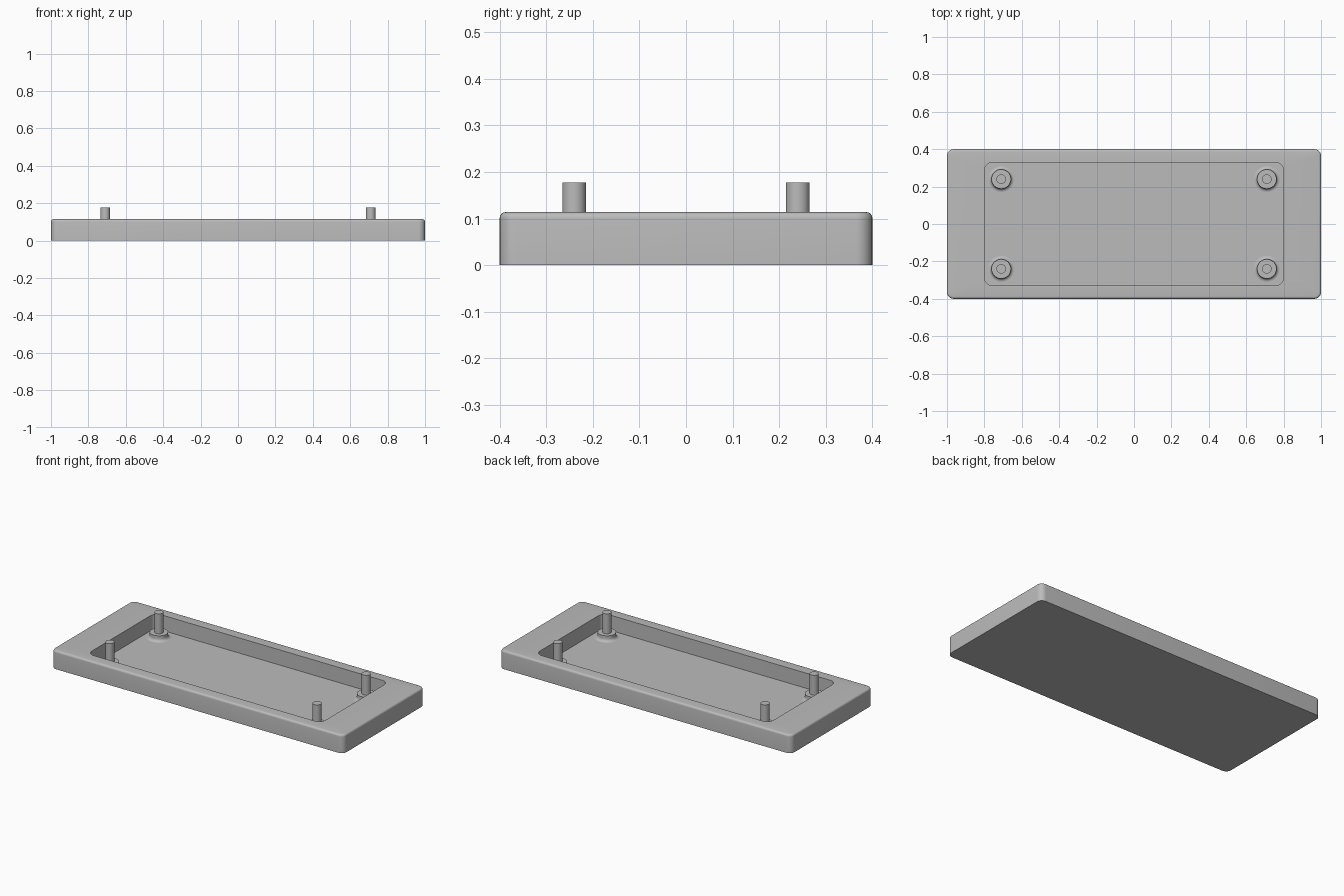
import bpy, bmesh, math

if "Cube" in bpy.data.objects:
    bpy.data.objects.remove(bpy.data.objects["Cube"])

HEIGHT, FLOOR = 0.114, 0.02
EDGE = 0.013          # top edge rounding
CORNER_STEPS = 8

grey = bpy.data.materials.new("grey")
grey.diffuse_color = (0.5, 0.5, 0.5, 1)
grey.use_nodes = True
grey.node_tree.nodes["Principled BSDF"].inputs["Base Color"].default_value = grey.diffuse_color


def rounded_rect(hx, hy, r, z):
    """Ring of points around a rounded rectangle, counter-clockwise."""
    pts = []
    for k, (sx, sy) in enumerate([(1, 1), (-1, 1), (-1, -1), (1, -1)]):
        for i in range(CORNER_STEPS + 1):
            a = math.radians(90) * (k + i / CORNER_STEPS)
            pts.append((sx * (hx - r) + r * math.cos(a),
                        sy * (hy - r) + r * math.sin(a), z))
    return pts


def circle(r, z, cx, cy, n=32):
    return [(cx + r * math.cos(math.tau * i / n),
             cy + r * math.sin(math.tau * i / n), z) for i in range(n)]


def skin(name, rings, cap_start=True):
    """Join equal-sized rings with quads and cap the ends."""
    bm = bmesh.new()
    loops = [[bm.verts.new(p) for p in ring] for ring in rings]
    n = len(loops[0])
    for a, b in zip(loops, loops[1:]):
        for i in range(n):
            j = (i + 1) % n
            bm.faces.new((a[i], a[j], b[j], b[i]))
    if cap_start:
        bm.faces.new(loops[0][::-1])
    bm.faces.new(loops[-1])
    mesh = bpy.data.meshes.new(name)
    bm.to_mesh(mesh)
    bm.free()
    mesh.materials.append(grey)
    obj = bpy.data.objects.new(name, mesh)
    bpy.context.collection.objects.link(obj)
    bpy.context.view_layer.objects.active = obj
    obj.select_set(True)
    bpy.ops.object.shade_smooth_by_angle(angle=math.radians(30))
    obj.select_set(False)
    return obj


# Tray: outer wall, rounded top edge, flat rim, then the pocket
rings = [rounded_rect(1, 0.4, 0.035, 0)]
for i in range(6):
    a = math.radians(90) * i / 5
    d = EDGE * (1 - math.cos(a))
    rings.append(rounded_rect(1 - d, 0.4 - d, 0.035 - d,
                              HEIGHT - EDGE + EDGE * math.sin(a)))
rings.append(rounded_rect(0.8, 0.33, 0.045, HEIGHT))
rings.append(rounded_rect(0.8, 0.33, 0.045, FLOOR))
skin("tray", rings)

# Standoffs: filleted boss with a pin, one in each pocket corner
FILLET, BOSS_R, BOSS_TOP, PIN_R, PIN_TOP = 0.018, 0.052, 0.055, 0.0255, 0.178
for sx in (-1, 1):
    for sy in (-1, 1):
        profile = []
        for i in range(7):
            a = math.radians(90) * i / 6
            profile.append((BOSS_R + FILLET * (1 - math.sin(a)),
                            FLOOR + FILLET * (1 - math.cos(a))))
        profile += [(BOSS_R, BOSS_TOP), (PIN_R, BOSS_TOP), (PIN_R, PIN_TOP)]
        side = ("left" if sx < 0 else "right") + ("_front" if sy < 0 else "_back")
        skin("standoff_" + side,
             [circle(r, z, sx * 0.71, sy * 0.24) for r, z in profile],
             cap_start=False)
